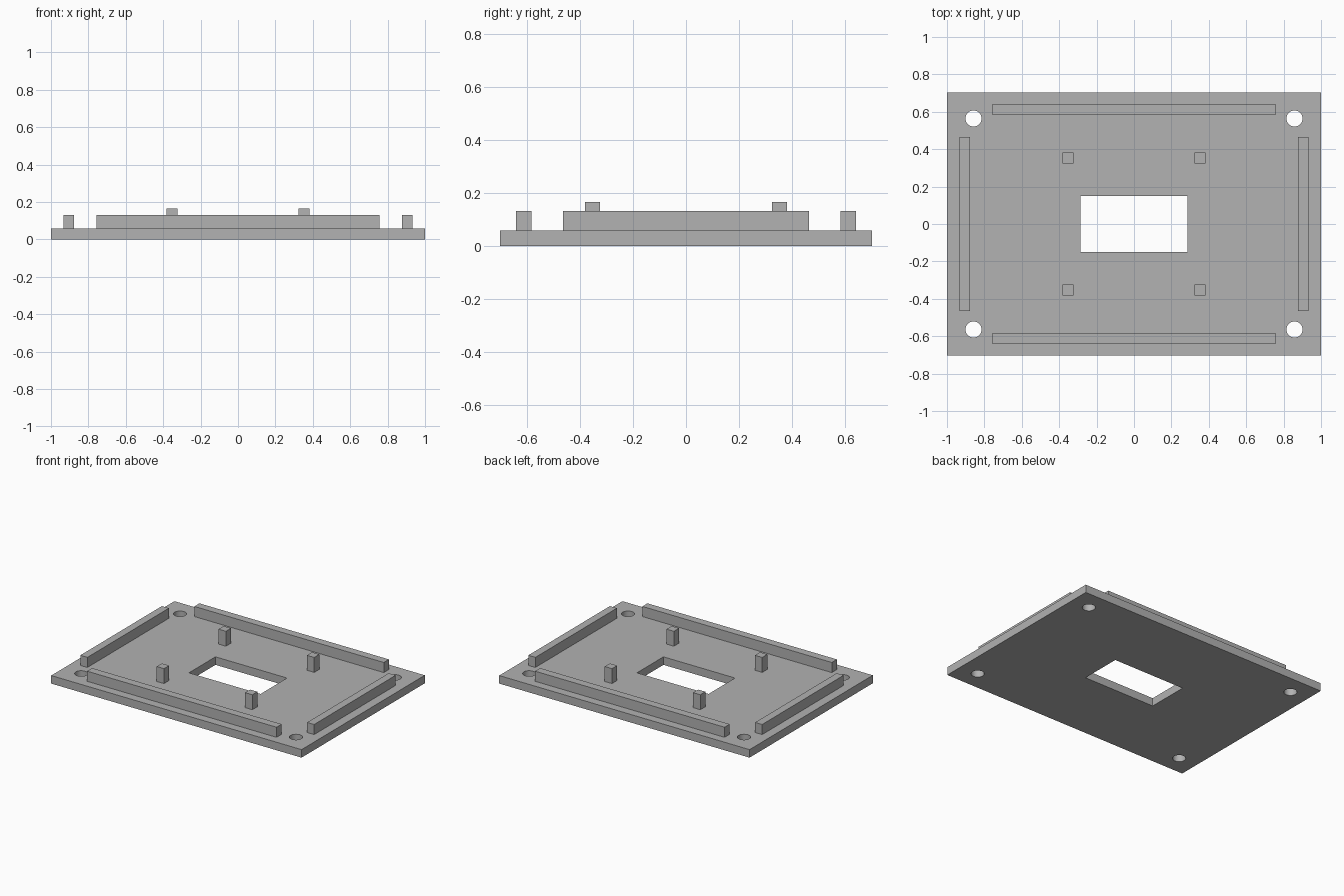
import bpy
import bmesh
from mathutils import Matrix, Vector

cube = bpy.data.objects.get("Cube")
if cube:
    bpy.data.objects.remove(cube, do_unlink=True)

PLATE_TOP = 0.058
RAIL_TOP = 0.131
PEG_TOP = 0.166

grey = bpy.data.materials.new("plain grey")
grey.use_nodes = True
colour = (0.445, 0.445, 0.445, 1)
grey.diffuse_color = colour
grey.node_tree.nodes["Principled BSDF"].inputs["Base Color"].default_value = colour


def add_box(bm, x, y, width, depth, bottom, top):
    """Box centred on x, y and spanning bottom to top."""
    place = Matrix.Translation((x, y, (bottom + top) / 2))
    size = Matrix.Diagonal(Vector((width, depth, top - bottom, 1)))
    bmesh.ops.create_cube(bm, size=1, matrix=place @ size)


def finish(bm, name):
    mesh = bpy.data.meshes.new(name)
    bm.to_mesh(mesh)
    bm.free()
    mesh.materials.append(grey)
    obj = bpy.data.objects.new(name, mesh)
    bpy.context.collection.objects.link(obj)
    return obj


def box(name, *dims):
    bm = bmesh.new()
    add_box(bm, *dims)
    return finish(bm, name)


# Base plate
plate = box("base_plate", 0, 0, 2, 1.406, 0, PLATE_TOP)

# Central window and four corner screw holes, cut through the plate
bm = bmesh.new()
add_box(bm, 0, 0, 0.572, 0.302, -0.1, 0.2)
for sx in (-1, 1):
    for sy in (-1, 1):
        bmesh.ops.create_cone(bm, cap_ends=True, segments=32, radius1=0.043,
                              radius2=0.043, depth=0.4,
                              matrix=Matrix.Translation((sx * 0.858, sy * 0.564, 0)))
cutter = finish(bm, "hole_cutter")
cutter.hide_render = True

cut = plate.modifiers.new("holes", "BOOLEAN")
cut.operation = "DIFFERENCE"
cut.solver = "EXACT"
cut.object = cutter
bpy.ops.object.select_all(action="DESELECT")
plate.select_set(True)
bpy.context.view_layer.objects.active = plate
bpy.ops.object.modifier_apply(modifier=cut.name)
bpy.data.objects.remove(cutter, do_unlink=True)
bpy.ops.object.shade_smooth_by_angle()

# Raised rails along the four edges
for side, s in (("front", -1), ("back", 1)):
    box(side + "_rail", 0, s * 0.612, 1.514, 0.058, PLATE_TOP, RAIL_TOP)
for side, s in (("right", -1), ("left", 1)):
    box(side + "_rail", s * 0.906, 0, 0.056, 0.93, PLATE_TOP, RAIL_TOP)

# Square pegs around the window
for end, sy in (("front", -1), ("back", 1)):
    for side, sx in (("right", -1), ("left", 1)):
        box(f"{end}_{side}_peg", sx * 0.353, sy * 0.353, 0.058, 0.058,
            PLATE_TOP, PEG_TOP)
